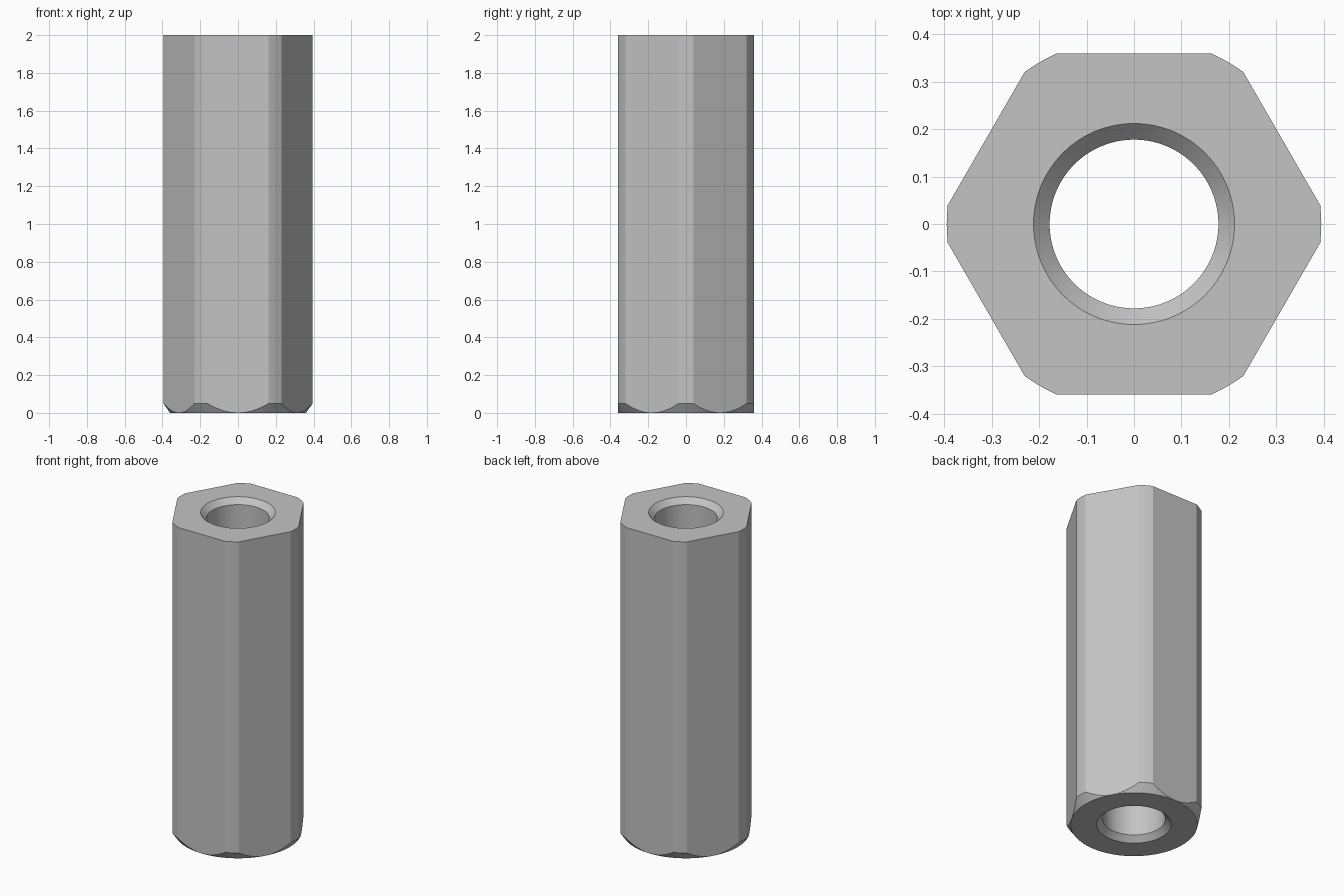
import bpy
import bmesh
from math import acos, cos, sin, radians

cube = bpy.data.objects.get("Cube")
if cube:
    bpy.data.objects.remove(cube, do_unlink=True)

HEIGHT = 2.0
FLAT = 0.36          # centre to flat side
CORNER = 0.395       # radius of the rounded corners
CHAMFER = 0.05       # height of the conical chamfer at the base
BORE, SINK = 0.178, 0.212
SINK_DEPTH = 0.034

# Angles within one sixth: samples on the flat, then on the rounded corner
half = acos(FLAT / CORNER)
corner_arc = 2 * (radians(30) - half)
steps = [half * (i / 6 - 1) for i in range(12)]
steps += [half + corner_arc * i / 4 for i in range(4)]


def section(phi):
    """Closed radial profile (radius, height) at an angle from a flat's middle."""
    r = min(FLAT / cos(phi), CORNER)
    rise = CHAMFER * (r - FLAT) / (CORNER - FLAT)
    return [(SINK, 0), (FLAT, 0), (r, rise), (r, HEIGHT), (SINK, HEIGHT),
            (BORE, HEIGHT - SINK_DEPTH), (BORE, SINK_DEPTH)]


# Hexagonal sleeve with countersunk bore
bm = bmesh.new()
columns = []
for side in range(6):
    for phi in steps:
        a = radians(30 + 60 * side) + phi
        # past the corner's middle the angle belongs to the next flat
        local = phi if phi <= radians(30) else radians(60) - phi
        columns.append([bm.verts.new((r * cos(a), r * sin(a), z))
                        for r, z in section(local)])

for i, col in enumerate(columns):
    nxt = columns[(i + 1) % len(columns)]
    for j in range(len(col)):
        k = (j + 1) % len(col)
        bm.faces.new((col[j], nxt[j], nxt[k], col[k]))

bmesh.ops.remove_doubles(bm, verts=bm.verts, dist=0.00005)
bmesh.ops.recalc_face_normals(bm, faces=bm.faces)

mesh = bpy.data.meshes.new("hex_sleeve")
bm.to_mesh(mesh)
bm.free()
sleeve = bpy.data.objects.new("hex_sleeve", mesh)
bpy.context.collection.objects.link(sleeve)

# Plain grey metal
grey = bpy.data.materials.new("grey_metal")
grey.use_nodes = True
colour = (0.55, 0.55, 0.55, 1)
grey.diffuse_color = colour
grey.node_tree.nodes["Principled BSDF"].inputs["Base Color"].default_value = colour
mesh.materials.append(grey)

# Smooth round surfaces, crisp edges
bpy.ops.object.select_all(action="DESELECT")
sleeve.select_set(True)
bpy.context.view_layer.objects.active = sleeve
bpy.ops.object.shade_smooth_by_angle(angle=radians(20))
